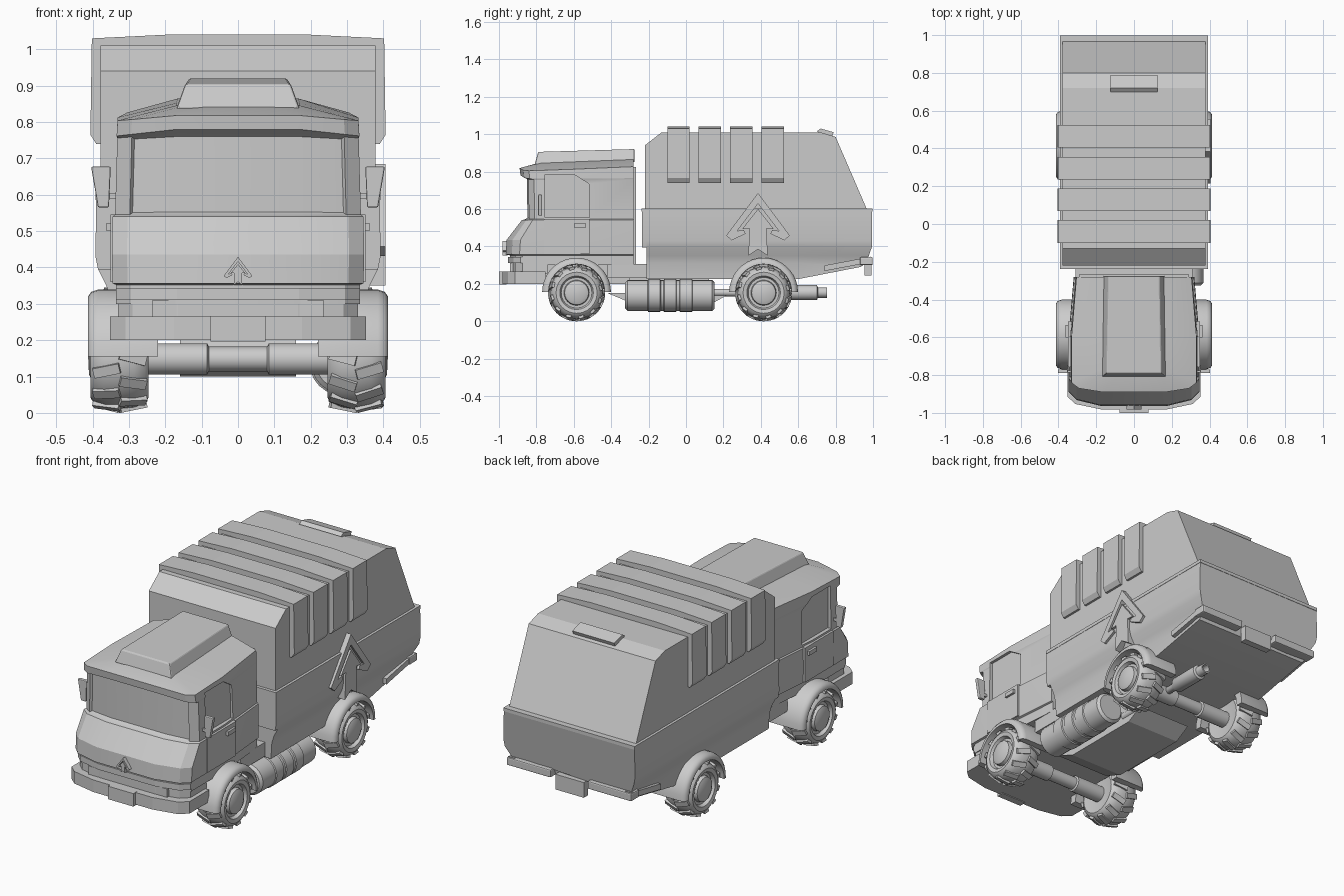
import bpy, bmesh, math
from math import sin, cos, pi
from mathutils import Vector, Matrix

if "Cube" in bpy.data.objects:
    bpy.data.objects.remove(bpy.data.objects["Cube"])

grey = bpy.data.materials.new("plain grey")
grey.use_nodes = True
grey.diffuse_color = (0.6, 0.6, 0.6, 1)
grey.node_tree.nodes["Principled BSDF"].inputs["Base Color"].default_value = (0.6, 0.6, 0.6, 1)


def finish(name, bm, smooth=None, bevel=0):
    bmesh.ops.recalc_face_normals(bm, faces=bm.faces)
    mesh = bpy.data.meshes.new(name)
    bm.to_mesh(mesh)
    bm.free()
    mesh.materials.append(grey)
    ob = bpy.data.objects.new(name, mesh)
    bpy.context.collection.objects.link(ob)
    if bevel:
        mod = ob.modifiers.new("bevel", "BEVEL")
        mod.width, mod.segments, mod.limit_method = bevel, 2, "ANGLE"
    if smooth:
        bpy.ops.object.select_all(action="DESELECT")
        ob.select_set(True)
        bpy.context.view_layer.objects.active = ob
        bpy.ops.object.shade_smooth_by_angle(angle=math.radians(smooth))
    return ob


def loft_mesh(rings):
    """Skin a list of equal-length rings and cap both ends."""
    bm = bmesh.new()
    loops = [[bm.verts.new(p) for p in ring] for ring in rings]
    for a, b in zip(loops, loops[1:]):
        for i in range(len(a)):
            j = (i + 1) % len(a)
            bm.faces.new((a[i], a[j], b[j], b[i]))
    bm.faces.new(loops[0])
    bm.faces.new(loops[-1])
    return bm


def loft(name, rings, **kw):
    return finish(name, loft_mesh(rings), **kw)


def prism(name, pts, x0, x1, **kw):
    """Side profile of (y, z) points pushed along x."""
    return loft(name, [[(x, y, z) for y, z in pts] for x in (x0, x1)], **kw)


def box(name, x, y, z, **kw):
    return prism(name, [(y[0], z[0]), (y[1], z[0]), (y[1], z[1]), (y[0], z[1])], *x, **kw)


def lathe(name, profile, centre, axis="X", sides=24):
    """Turn (radius, distance) points around an axis."""
    rings = []
    for r, d in profile:
        ring = []
        for i in range(sides):
            u, v = r * cos(2 * pi * i / sides), r * sin(2 * pi * i / sides)
            off = Vector((d, u, v)) if axis == "X" else Vector((u, d, v))
            ring.append(Vector(centre) + off)
        rings.append(ring)
    return loft(name, rings, smooth=40)


def plan(z, front, d, w, back=-0.28, tilt=0.0, droop=0.0, taper=0.92):
    """Bowed cab outline seen from above, at height z."""
    half = [(0.5 * w, front + 0.2 * d), (0.88 * w, front + 0.6 * d), (w, front + d + 0.01),
            (w, min(-0.6, back - 0.02)), (w * taper, back)]
    pts = half + [(-x, y) for x, y in reversed(half)]
    return [(x, y, z + tilt * (y - front) - droop * max(0, abs(x) - 0.17) / 0.16) for x, y in pts]


# Cab shell with a recessed windscreen
shell = [(0.30, -0.955, 0.07, 0.335), (0.352, -0.955, 0.07, 0.335), (0.356, -0.98, 0.08, 0.345),
         (0.435, -0.975, 0.08, 0.347), (0.54, -0.89, 0.06, 0.345), (0.545, -0.87, 0.05, 0.338)]
rings = [plan(*s) for s in shell]
rings += [plan(0.768, -0.872, 0.05, 0.332, droop=0.012), plan(0.78, -0.895, 0.05, 0.334, droop=0.018),
          plan(0.818, -0.90, 0.05, 0.331, tilt=0.035, droop=0.016),
          plan(0.844, -0.80, 0.02, 0.17, tilt=0.04, taper=0.97)]
bm = loft_mesh(rings)
bmesh.ops.recalc_face_normals(bm, faces=bm.faces)
glass = [f for f in bm.faces if f.normal.y < -0.6 and 0.6 < f.calc_center_median().z < 0.7
         and abs(f.calc_center_median().x) < 0.28]
bmesh.ops.inset_region(bm, faces=glass, thickness=0.008, depth=-0.012)
cab = finish("cab", bm, smooth=20)

# Side window recesses, lower door panels, handles and mirrors
window = [(-0.755, 0.555), (-0.515, 0.555), (-0.52, 0.735), (-0.60, 0.785), (-0.755, 0.785)]
for s, side in ((1, "left"), (-1, "right")):
    cutter = prism(side + "_window_cutter", window, s * 0.317, s * 0.45)
    cutter.hide_render = True
    cutter.hide_viewport = True
    cutter.display_type = "WIRE"
    cut = cab.modifiers.new(side + "_window", "BOOLEAN")
    cut.operation, cut.object, cut.solver = "DIFFERENCE", cutter, "EXACT"
    box(side + "_door_panel", (s * 0.3, s * 0.35), (-0.758, -0.515), (0.36, 0.545))
    box(side + "_door_handle", (s * 0.33, s * 0.362), (-0.60, -0.535), (0.50, 0.522))
    shape = [(0.355, 0.565), (0.385, 0.565), (0.404, 0.677), (0.35, 0.677)]
    loft(side + "_mirror", [[(s * x, y, z) for x, z in shape] for y in (-0.79, -0.77)], bevel=0.004)
    box(side + "_mirror_arm", (s * 0.32, s * 0.36), (-0.785, -0.775), (0.59, 0.605))

# Roof fairing, cab back post and step behind the cab
loft("roof_fairing", [
    [(-0.17, -0.81, 0.835), (0.17, -0.81, 0.835), (0.165, -0.275, 0.85), (-0.165, -0.275, 0.85)],
    [(-0.145, -0.79, 0.905), (0.145, -0.79, 0.905), (0.135, -0.275, 0.92), (-0.135, -0.275, 0.92)]],
     bevel=0.006)
box("cab_back_panel", (-0.29, 0.29), (-0.29, -0.268), (0.3, 0.825))
box("rear_step", (-0.31, 0.31), (-0.42, -0.2), (0.23, 0.305))
box("cab_floor", (-0.235, 0.235), (-0.94, -0.3), (0.2, 0.31))


# Grille and front bumper
def front_band(name, z0, z1, *shape):
    loft(name, [plan(z, *shape, taper=1) for z in (z0, z1)])


front_band("grille", 0.255, 0.34, -0.955, 0.07, 0.33, -0.74)
front_band("grille_bar", 0.312, 0.344, -0.965, 0.07, 0.335, -0.84)
front_band("front_bumper", 0.2, 0.265, -0.995, 0.07, 0.352, -0.75)
box("front_plate", (-0.076, 0.076), (-1.0, -0.96), (0.196, 0.266))

# Load body: belt section with tucked-in sides and tail, then the upper hopper
belt = [(0.39, 0.6), (0.392, 0.43), (0.385, 0.395), (0.362, 0.35), (0.35, 0.31), (0.345, 0.225)]
outline = belt + [(-x, z) for x, z in reversed(belt)]
rings = []
for y, lift in ((-0.235, 0.395), (-0.212, 0.395), (-0.212, 0.225), (0.6, 0.225), (0.995, 0.29)):
    tuck = 0.35 if y > 0.9 else 0
    rings.append([(x, y - tuck * max(0, 0.4 - z), max(z, lift)) for x, z in outline])
loft("body_belt", rings, smooth=35)
prism("body_upper", [(-0.22, 0.58), (-0.22, 0.94), (-0.13, 1.01), (0.72, 1.01), (0.80, 0.985),
                     (0.975, 0.58)], -0.378, 0.378)
box("belt_trim", (-0.392, 0.392), (-0.237, 0.997), (0.585, 0.603))

# Reinforcing ribs wrapped over the hopper
rib = [(0.36, 0.74), (0.39, 0.74), (0.406, 0.765), (0.402, 1.03), (0.2, 1.04)]
for i in range(4):
    y = -0.10 + 0.168 * i
    pts = rib + [(-x, z) for x, z in reversed(rib)]
    loft("body_rib", [[(x, yy, z) for x, z in pts] for yy in (y, y + 0.12)])
prism("tailgate_handle", [(0.70, 1.015), (0.72, 1.03), (0.79, 1.01), (0.775, 0.975)], -0.125, 0.125)

# Rear bumper rails and plate
for s in (1, -1):
    prism("rear_side_rail", [(0.74, 0.268), (0.99, 0.315), (0.99, 0.345), (0.74, 0.298)],
          s * 0.33, s * 0.368)
    box("rear_bumper", (s * 0.11, s * 0.372), (0.93, 0.998), (0.30, 0.342), bevel=0.006)
box("rear_plate", (-0.085, 0.085), (0.955, 0.992), (0.243, 0.325))

# Arrow emblems: chevron over an inner arrow
chevron = [(0, 0.335), (0.17, 0.108), (0.14, 0.082), (0.066, 0.118), (0.076, 0.138), (0.112, 0.132),
           (0, 0.278), (-0.112, 0.132), (-0.076, 0.138), (-0.066, 0.118), (-0.14, 0.082), (-0.17, 0.108)]
arrow = [(0, 0.25), (0.085, 0.142), (0.045, 0.145), (0.052, 0), (0, 0.035), (-0.052, 0),
         (-0.045, 0.145), (-0.085, 0.142)]
for name, pts in (("chevron", chevron), ("arrow", arrow)):
    prism("side_" + name, [(0.385 + u, 0.35 + v) for u, v in pts], 0.345, 0.405)
    loft("front_" + name, [[(u * 0.23, y, 0.352 + v * 0.23) for u, v in pts]
                           for y in (-0.955, -0.982)])

# Wheels with tread lugs, rounded mudguards and axles
tyre = [(0.06, 0.255), (0.11, 0.246), (0.126, 0.256), (0.138, 0.285), (0.143, 0.325), (0.138, 0.367),
        (0.126, 0.396), (0.11, 0.406), (0.09, 0.402), (0.082, 0.384), (0.068, 0.384), (0.064, 0.402),
        (0.045, 0.41), (0.002, 0.412)]
hub_z = 0.152
guard = [(0.145, 0.22), (0.184, 0.22), (0.184, 0.385), (0.178, 0.403), (0.165, 0.413), (0.15, 0.413),
         (0.15, 0.4)]
for y, end in ((-0.585, "front"), (0.415, "rear")):
    for s, side in ((1, "left"), (-1, "right")):
        tag = end + "_" + side
        lathe(tag + "_wheel", [(r, s * d) for r, d in tyre], (0, y, hub_z))
        bm = bmesh.new()
        for k in range(24):
            outer = 1 if k % 2 else -1
            place = (Matrix.Translation((0, y, hub_z)) @ Matrix.Rotation(2 * pi * k / 24, 4, "X")
                     @ Matrix.Translation((s * (0.325 + outer * 0.036), 0, 0.138))
                     @ Matrix.Rotation(0.2 * outer * s, 4, "Y") @ Matrix.Rotation(0.25 * outer, 4, "Z")
                     @ Matrix.Diagonal((0.075, 0.028, 0.014, 1)))
            bmesh.ops.create_cube(bm, size=1, matrix=place)
        finish(tag + "_tread", bm)
        loft(tag + "_mudguard", [[(s * x, y + r * cos(pi * i / 18), 0.155 + r * sin(pi * i / 18))
                                  for r, x in guard] for i in range(19)], smooth=40)
    lathe(end + "_axle", [(0.043, -0.28), (0.043, -0.085), (0.034, -0.08), (0.034, 0.08),
                          (0.043, 0.085), (0.043, 0.28)], (0, y, 0.148), sides=16)

# Keel, banded tank and exhaust
prism("keel", [(-0.42, 0.15), (-0.3, 0.1), (0.15, 0.1), (0.24, 0.15), (0.14, 0.15), (0.12, 0.235),
               (-0.3, 0.235), (-0.32, 0.15)], -0.16, 0.16)
tank = [(0.07, -0.325), (0.083, -0.312)]
for y in (-0.205, -0.12, -0.035):
    tank += [(0.083, y), (0.088, y + 0.004), (0.088, y + 0.066), (0.083, y + 0.07)]
lathe("tank", tank + [(0.083, 0.14), (0.07, 0.153)], (0.285, 0, 0.137), "Y")
lathe("exhaust", [(0.02, 0.1), (0.02, 0.5), (0.04, 0.53), (0.04, 0.70), (0.028, 0.705), (0.028, 0.755),
                  (0.02, 0.755), (0.02, 0.72)], (0.15, 0, 0.153), "Y", 16)
